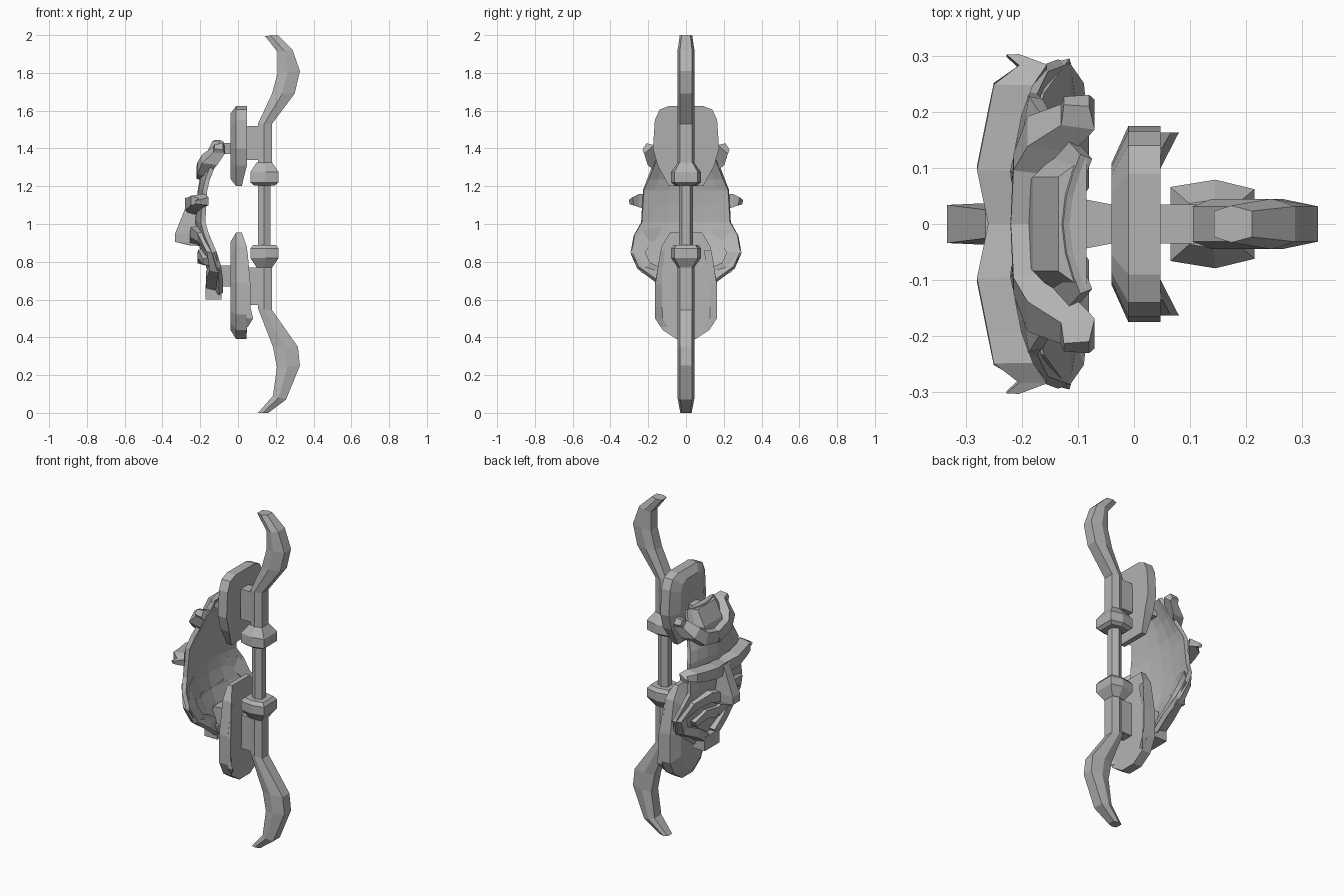
import bpy
from mathutils import Vector

if "Cube" in bpy.data.objects:
    bpy.data.objects.remove(bpy.data.objects["Cube"])

GREY = (0.45, 0.45, 0.45, 1)
mat = bpy.data.materials.new("plain grey")
mat.use_nodes = True
mat.diffuse_color = GREY
mat.node_tree.nodes["Principled BSDF"].inputs["Base Color"].default_value = GREY


def make(name, verts, faces):
    me = bpy.data.meshes.new(name)
    me.from_pydata([tuple(v) for v in verts], [], faces)
    me.materials.append(mat)
    ob = bpy.data.objects.new(name, me)
    bpy.context.scene.collection.objects.link(ob)
    bpy.context.view_layer.objects.active = ob
    ob.select_set(True)
    bpy.ops.object.mode_set(mode='EDIT')
    bpy.ops.mesh.select_all(action='SELECT')
    bpy.ops.mesh.normals_make_consistent(inside=False)
    bpy.ops.object.mode_set(mode='OBJECT')
    ob.select_set(False)
    return ob


def loft(name, rings):
    """Skin equal-sized rings of points and cap both ends."""
    n = len(rings[0])
    verts = [v for r in rings for v in r]
    faces = [(k * n + i, k * n + (i + 1) % n, (k + 1) * n + (i + 1) % n, (k + 1) * n + i)
             for k in range(len(rings) - 1) for i in range(n)]
    faces += [tuple(range(n)), tuple(range(len(verts) - n, len(verts)))]
    return make(name, verts, faces)


def mirror_y(ob):
    ob.modifiers.new("mirror", 'MIRROR').use_axis = (False, True, False)


def box(name, x0, x1, y, z0, z1, y_end=None):
    """Block running along x, with half width going from y to y_end."""
    ends = ((x0, y), (x1, y_end or y))
    return loft(name, [[(x, -w, z0), (x, w, z0), (x, w, z1), (x, -w, z1)] for x, w in ends])


def limb(name, rows):
    """Curved blade: each row gives inner edge, outer edge and half width."""
    rings = []
    for xi, zi, xo, zo, w in rows:
        a, b = Vector((xi, 0, zi)), Vector((xo, 0, zo))
        ring = [(0, -.7), (.45, -1), (1, -.7), (1, .7), (.45, 1), (0, .7)]
        rings.append([a.lerp(b, t) + Vector((0, s * w, 0)) for t, s in ring])
    return loft(name, rings)


def plate(name, outline, zc, inset, ends):
    """Slab with a bevelled face, from half an outline of (y, z); ends trims the thickness."""
    full = outline + [(-y, z) for y, z in reversed(outline)]
    low, high = outline[0][1], outline[-1][1]
    layers = ((-.04, inset), (-.01, 1), (.047, 1))
    rings = []
    for x, s in layers:
        ring = []
        for y, z in full:
            trim = ends[0] if z == low else ends[1] if z == high else .047
            ring.append((min(x, trim), y * s, zc + (z - zc) * (s + 1) / 2))
        rings.append(ring)
    return loft(name, rings)


def strap(name, path):
    """Raised strip on the mask: rows of x, y, z, half width and depth."""
    rings = []
    for i, (x, y, z, w, d) in enumerate(path):
        p, q = path[max(i - 1, 0)], path[min(i + 1, len(path) - 1)]
        t = Vector((0, q[1] - p[1], q[2] - p[2])).normalized()
        side = Vector((0, -t.z, t.y)) * w
        c, out = Vector((x, y, z)), Vector((d, 0, 0))
        rings.append([c - side, c - side * .7 - out, c + side * .7 - out, c + side])
    return loft(name, rings)


# Curved blades above and below the grip
limb("upper_blade", [(.105, 1.28, .18, 1.28, .045), (.105, 1.53, .18, 1.53, .045),
                     (.18, 1.69, .3, 1.69, .045), (.21, 1.8, .328, 1.81, .045),
                     (.21, 1.91, .287, 1.925, .045), (.143, 1.995, .21, 2, .033)])
limb("lower_blade", [(.105, .8, .18, .8, .045), (.105, .555, .18, .545, .045),
                     (.185, .35, .317, .35, .045), (.206, .24, .328, .25, .045),
                     (.185, .09, .254, .07, .045), (.106, 0, .16, 0, .03)])

# Grip and its two collars
GRIP = [(-.033, -.02), (0, -.037), (.033, -.02), (.033, .02), (0, .037), (-.033, .02)]
loft("grip", [[(.138 + x, y, z) for x, y in GRIP] for z in (.83, 1.25)])
COLLAR = [(-.075, -.066), (.005, -.079), (.075, -.062), (.075, .062), (.005, .079), (-.075, .066)]
for name, levels in (("upper_collar", ((1.205, .75), (1.22, 1), (1.275, 1), (1.325, .55))),
                     ("lower_collar", ((.77, .55), (.82, 1), (.87, 1), (.89, .8)))):
    loft(name, [[(.14 + x * s, y * s, z) for x, y in COLLAR] for z, s in levels])

# Shield plates with fins and mounts
plate("upper_plate", [(.09, 1.2), (.15, 1.31), (.175, 1.4), (.165, 1.55), (.14, 1.605), (.09, 1.625)],
      1.41, .62, (.02, .047))
plate("lower_plate", [(.05, .39), (.125, .44), (.163, .52), (.163, .69), (.13, .88), (.085, .955)],
      .67, .65, (.045, .02))
mirror_y(loft("lower_plate_fin", [[(.045, y - .04, z), (x, y, z), (.045, y, z)] for x, y, z in
              ((.052, .135, .455), (.08, .163, .5), (.066, .163, .56), (.066, .163, .68), (.05, .135, .86))]))
box("upper_mount", .04, .12, .035, 1.34, 1.52)
box("lower_mount", .04, .12, .035, .57, .77)
box("upper_mask_link", -.12, -.03, .05, 1.37, 1.43, .033)
box("lower_mask_link", -.13, -.03, .05, .67, .78, .033)

# Mask shell: rows of height, half width, centre x and edge x
ROWS = [(1.44, .12, -.115, -.085), (1.33, .165, -.165, -.125), (1.24, .2, -.19, -.16), (1.18, .225, -.2, -.175),
        (1.1, .23, -.21, -.18), (1.01, .235, -.215, -.185), (.94, .275, -.205, -.165),
        (.85, .29, -.185, -.125), (.77, .255, -.155, -.1), (.7, .16, -.13, -.09), (.63, .07, -.12, -.09)]
STEPS = [-1, -.75, -.4, 0, .4, .75, 1]
n = len(STEPS)
shell = make("mask_shell",
             [(c + (e - c) * abs(s) ** 1.8, s * w, z) for z, w, c, e in ROWS for s in STEPS],
             [(k * n + i, k * n + i + 1, k * n + n + i + 1, k * n + n + i)
              for k in range(len(ROWS) - 1) for i in range(n - 1)])
thick = shell.modifiers.new("thickness", 'SOLIDIFY')
thick.thickness = .025
thick.offset = 0

# Cross band, crown horns and forehead
half = [(-.22, .1, 1.105, .045, .06), (-.2, .2, 1.115, .04, .06), (-.18, .25, 1.125, .035, .07),
        (-.155, .28, 1.12, .022, .05), (-.205, .3, 1.115, .012, .022)]
strap("cross_band", [(x, -y, z, w, d) for x, y, z, w, d in reversed(half)]
      + [(-.21, 0, 1.09, .05, .05)] + half)
mirror_y(strap("crown_horn", [(-.18, 0, 1.27, .045, .04), (-.165, .11, 1.295, .05, .05),
                              (-.11, .165, 1.345, .05, .08), (-.07, .195, 1.395, .035, .06),
                              (-.08, .22, 1.41, .02, .045)]))
strap("forehead", [(-.175, 0, 1.25, .09, .025), (-.145, 0, 1.35, .12, .035), (-.085, 0, 1.44, .12, .05)])

# Nose wedge, cheek straps, mouth and chin
loft("nose", [[(xb, -w, z), (xf, -w * .85, z), (xf, w * .85, z), (xb, w, z)] for z, xb, xf, w in
              ((1.12, -.2, -.265, .03), (.95, -.2, -.333, .04), (.905, -.2, -.333, .038), (.885, -.19, -.25, .035))])
mirror_y(strap("cheek_strap", [(-.2, 0, .92, .04, .055), (-.195, .11, .955, .04, .055), (-.16, .21, .93, .04, .055),
                               (-.115, .255, .85, .04, .05), (-.1, .215, .77, .035, .05),
                               (-.115, .12, .725, .035, .055), (-.115, .04, .67, .035, .055)]))
mirror_y(strap("mouth_strap", [(-.175, 0, .82, .04, .04), (-.165, .1, .84, .035, .045), (-.14, .17, .8, .025, .045)]))
box("chin", -.172, -.088, .07, .6, .68)
